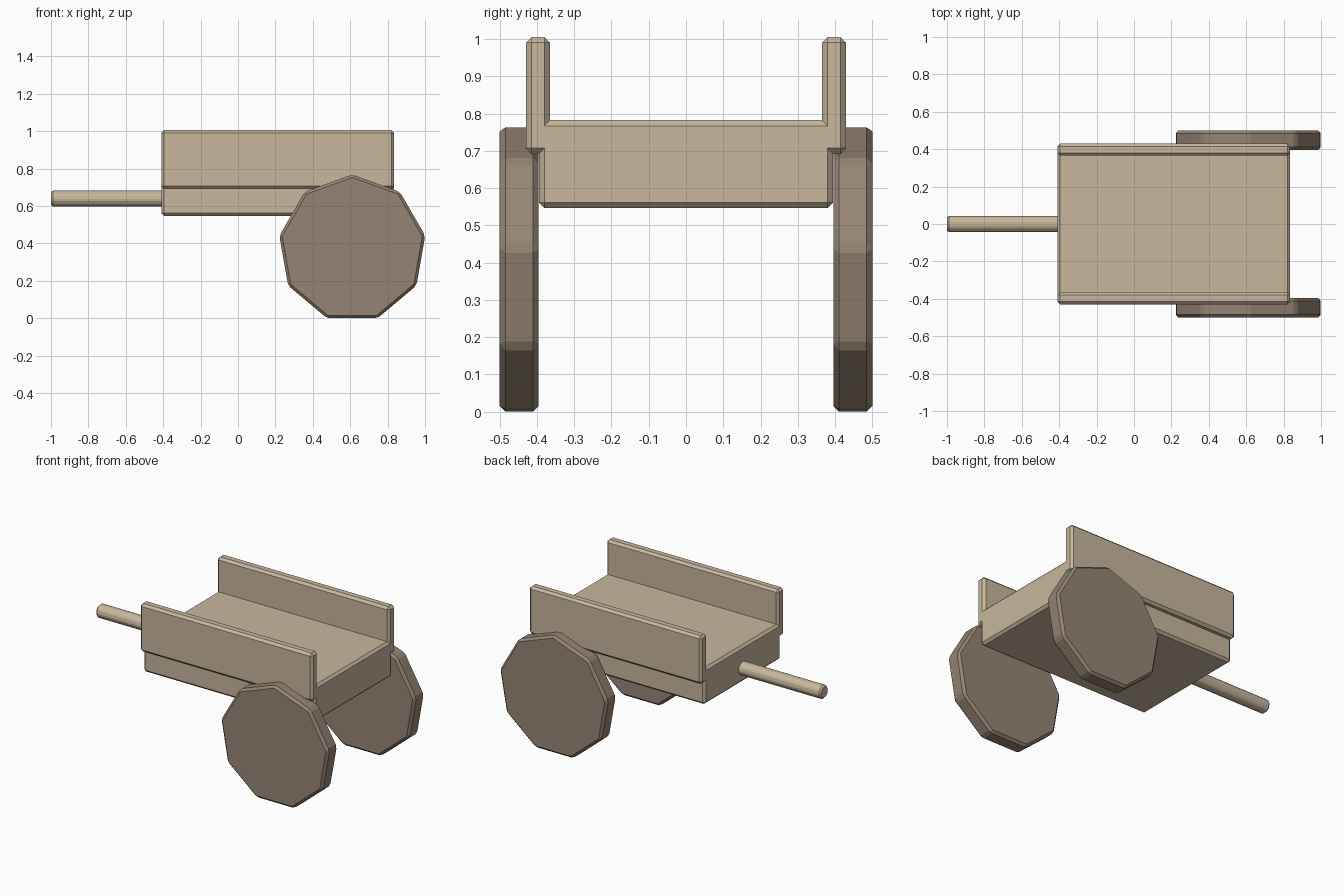
import bpy, bmesh
from math import sin, cos, tau

cube = bpy.data.objects.get("Cube")
if cube:
    bpy.data.objects.remove(cube, do_unlink=True)


def material(name, rgb):
    mat = bpy.data.materials.new(name)
    mat.use_nodes = True
    mat.diffuse_color = (*rgb, 1)
    bsdf = next(n for n in mat.node_tree.nodes if n.type == 'BSDF_PRINCIPLED')
    bsdf.inputs["Base Color"].default_value = (*rgb, 1)
    return mat


light_wood = material("light wood", (0.578, 0.474, 0.337))
dark_wood = material("dark wood", (0.301, 0.235, 0.174))


def prism(name, profile, axis, lo, hi, bevel, mat):
    """Extrude a profile (horizontal, z) along x or y and chamfer its outer edges."""
    bm = bmesh.new()

    def point(p, d):
        return (d, p[0], p[1]) if axis == "x" else (p[0], d, p[1])

    start = [bm.verts.new(point(p, lo)) for p in profile]
    end = [bm.verts.new(point(p, hi)) for p in profile]
    bm.faces.new(start)
    bm.faces.new(end)
    for i in range(len(profile)):
        j = (i + 1) % len(profile)
        bm.faces.new((start[i], start[j], end[j], end[i]))
    bmesh.ops.recalc_face_normals(bm, faces=bm.faces)
    bm.normal_update()
    bmesh.ops.bevel(bm, geom=[e for e in bm.edges if e.is_convex], offset=bevel,
                    segments=1, profile=0.5, affect='EDGES', clamp_overlap=True)
    bmesh.ops.recalc_face_normals(bm, faces=bm.faces)
    mesh = bpy.data.meshes.new(name)
    bm.to_mesh(mesh)
    bm.free()
    mesh.materials.append(mat)
    obj = bpy.data.objects.new(name, mesh)
    bpy.context.collection.objects.link(obj)
    return obj


def polygon(cx, cz, radius, sides=9):
    """Regular polygon with one corner pointing up."""
    return [(cx + radius * sin(tau * i / sides), cz + radius * cos(tau * i / sides))
            for i in range(sides)]


# Cart bed: thick floor with two raised, overhanging side walls
half = [(0.365, 0.782), (0.365, 1.005), (0.43, 1.005),
        (0.43, 0.692), (0.395, 0.692), (0.395, 0.546)]
bed = half + [(-y, z) for y, z in reversed(half)]
prism("cart_bed", bed, "x", -0.41, 0.835, 0.015, light_wood)

# Pull handle
prism("handle", polygon(0, 0.639, 0.046), "x", -1.0, -0.40, 0.01, light_wood)

# Chunky wheels
for name, lo, hi in (("left_wheel", 0.396, 0.5), ("right_wheel", -0.5, -0.396)):
    prism(name, polygon(0.611, 0.372, 0.396), "y", lo, hi, 0.015, dark_wood)
